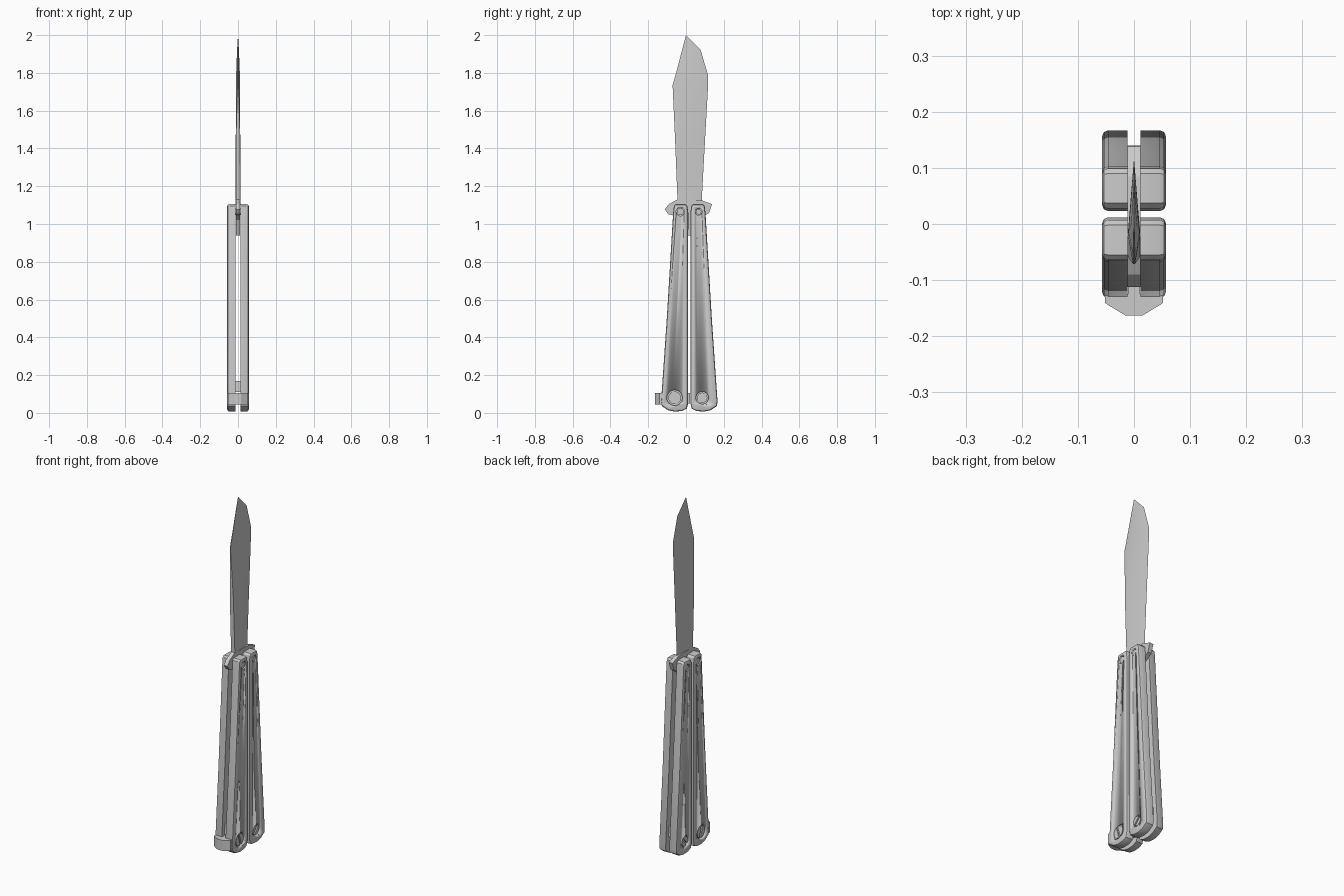
import bpy, bmesh, math
from mathutils import Matrix

if "Cube" in bpy.data.objects:
    bpy.data.objects.remove(bpy.data.objects["Cube"])

steel = bpy.data.materials.new("grey steel")
steel.use_nodes = True
GREY = (0.6, 0.6, 0.6, 1)
steel.diffuse_color = GREY
steel.node_tree.nodes["Principled BSDF"].inputs["Base Color"].default_value = GREY

MID = 0.0175          # y of the line between the two handles
SLOT, SIDE = 0.012, 0.057


def finish(bm, name, smooth=False):
    bmesh.ops.recalc_face_normals(bm, faces=bm.faces)
    me = bpy.data.meshes.new(name)
    bm.to_mesh(me)
    bm.free()
    me.materials.append(steel)
    ob = bpy.data.objects.new(name, me)
    bpy.context.collection.objects.link(ob)
    if smooth:
        select(ob)
        bpy.ops.object.shade_smooth_by_angle(angle=math.radians(30))
    return ob


def select(ob):
    bpy.ops.object.select_all(action='DESELECT')
    ob.select_set(True)
    bpy.context.view_layer.objects.active = ob


def plate(name, outline, x0, x1, bevel=0.0):
    """Extrude a (y, z) outline along x, optionally bevelling the x1 rim."""
    bm = bmesh.new()
    face = bm.faces.new([bm.verts.new((x0, y, z)) for y, z in outline])
    new = bmesh.ops.extrude_face_region(bm, geom=[face])["geom"]
    verts = [v for v in new if isinstance(v, bmesh.types.BMVert)]
    bmesh.ops.translate(bm, verts=verts, vec=(x1 - x0, 0, 0))
    if bevel:
        rim = [e for e in new if isinstance(e, bmesh.types.BMEdge)]
        bmesh.ops.bevel(bm, geom=rim, offset=bevel, segments=2, profile=0.5, affect='EDGES')
    return finish(bm, name, bool(bevel))


def disc(name, y, z, r, x0, x1, sides=24):
    """Cylinder lying along x."""
    bm = bmesh.new()
    m = Matrix.Translation(((x0 + x1) / 2, y, z)) @ Matrix.Rotation(math.pi / 2, 4, 'Y')
    bmesh.ops.create_cone(bm, cap_ends=True, segments=sides, radius1=r, radius2=r,
                          depth=x1 - x0, matrix=m)
    return finish(bm, name, True)


def cut(ob, cutter):
    mod = ob.modifiers.new("cut", 'BOOLEAN')
    mod.operation, mod.object, mod.solver = 'DIFFERENCE', cutter, 'EXACT'
    select(ob)
    bpy.ops.object.modifier_apply(modifier=mod.name)
    bpy.data.objects.remove(cutter)


def mirror_x(ob):
    ob.modifiers.new("both sides", 'MIRROR')


def flip(points):
    return [(2 * MID - y, z) for y, z in points]


# Handles: two scales each, joined by a spacer
scale_outline = [(-0.064, 1.095), (-0.068, 1.06), (-0.102, 0.495), (-0.132, 0.06),
                 (-0.128, 0.036), (-0.095, 0.014), (-0.06, 0.007), (-0.02, 0.01),
                 (0.004, 0.022), (0.011, 0.05), (0.012, 1.06), (0.007, 1.095),
                 (-0.002, 1.105), (-0.055, 1.105)]
spacer_outline = [(-0.105, 0.11), (0.0, 0.11), (0.0, 0.17), (-0.1, 0.17)]


def handle(name, shape, screws):
    scale = plate(name + "_handle_scale", shape(scale_outline), SLOT, SIDE, 0.011)
    for i, (y, z, r, angle) in enumerate(screws):
        cut(scale, disc("hole_cutter", y, z, r, SIDE - 0.014, SIDE + 0.02))
        label = name + ("_pivot_pin" if angle is None else "_handle_screw")
        screw = disc(label, y, z, r * 0.82, 0.0 if angle is None else SLOT, SIDE - 0.004)
        # Slot across the screw head
        if angle is not None:
            bm = bmesh.new()
            m = (Matrix.Translation((SIDE - 0.004, y, z)) @ Matrix.Rotation(angle, 4, 'X')
                 @ Matrix.Diagonal((0.014, 0.011, 0.12, 1)))
            bmesh.ops.create_cube(bm, size=1, matrix=m)
            cut(screw, finish(bm, "slot_cutter"))
        mirror_x(screw)
    mirror_x(scale)
    plate(name + "_handle_spacer", shape(spacer_outline), -SLOT, SLOT)


handle("front", lambda p: p, [(-0.03, 1.065, 0.022, None), (-0.06, 0.08, 0.041, 0.3)])
handle("rear", flip, [(0.067, 1.065, 0.018, None), (0.086, 0.08, 0.033, -0.75)])

# Tang with guard wings
plate("tang", [(-0.045, 1.13), (-0.09, 1.105), (-0.112, 1.078), (-0.095, 1.052), (-0.055, 1.042),
               (-0.03, 1.02), (0.0, 0.94), (0.035, 0.94), (0.065, 1.02), (0.1, 1.045),
               (0.122, 1.058), (0.138, 1.105), (0.085, 1.125)], -0.0115, 0.0115)

# Blade: stations of (z, spine y, ridge y, edge y, ridge half width, spine half width)
stations = [(1.10, -0.044, -0.022, 0.082, 0.012, 0.012),
            (1.45, -0.058, -0.043, 0.101, 0.012, 0.011),
            (1.735, -0.071, -0.018, 0.117, 0.011, 0.002),
            (1.79, -0.055, -0.013, 0.116, 0.010, 0.002),
            (1.92, -0.021, 0.0, 0.078, 0.005, 0.001)]
bm = bmesh.new()
rings = [[bm.verts.new(p) for p in ((-s, ys, z), (s, ys, z), (t, yr, z), (0, ye, z), (-t, yr, z))]
         for z, ys, yr, ye, t, s in stations]
for low, high in zip(rings, rings[1:]):
    for i in range(5):
        j = (i + 1) % 5
        bm.faces.new((low[i], low[j], high[j], high[i]))
tip = bm.verts.new((0, 0, 2.0))
for i in range(5):
    bm.faces.new((rings[-1][i], rings[-1][(i + 1) % 5], tip))
bm.faces.new(rings[0][::-1])
finish(bm, "blade", True)

# Latch: arm between the front scales and a chamfered head outside them
plate("latch_arm", [(-0.14, 0.05), (0.02, 0.05), (0.02, 0.105), (-0.14, 0.105)], -0.011, 0.011)
bm = bmesh.new()
head = [(-0.052, -0.125), (-0.052, -0.14), (-0.047, -0.144), (-0.015, -0.163),
        (0.015, -0.163), (0.047, -0.144), (0.052, -0.14), (0.052, -0.125)]
face = bm.faces.new([bm.verts.new((x, y, 0.045)) for x, y in head])
new = bmesh.ops.extrude_face_region(bm, geom=[face])["geom"]
bmesh.ops.translate(bm, verts=[v for v in new if isinstance(v, bmesh.types.BMVert)],
                    vec=(0, 0, 0.06))
finish(bm, "latch_head")
